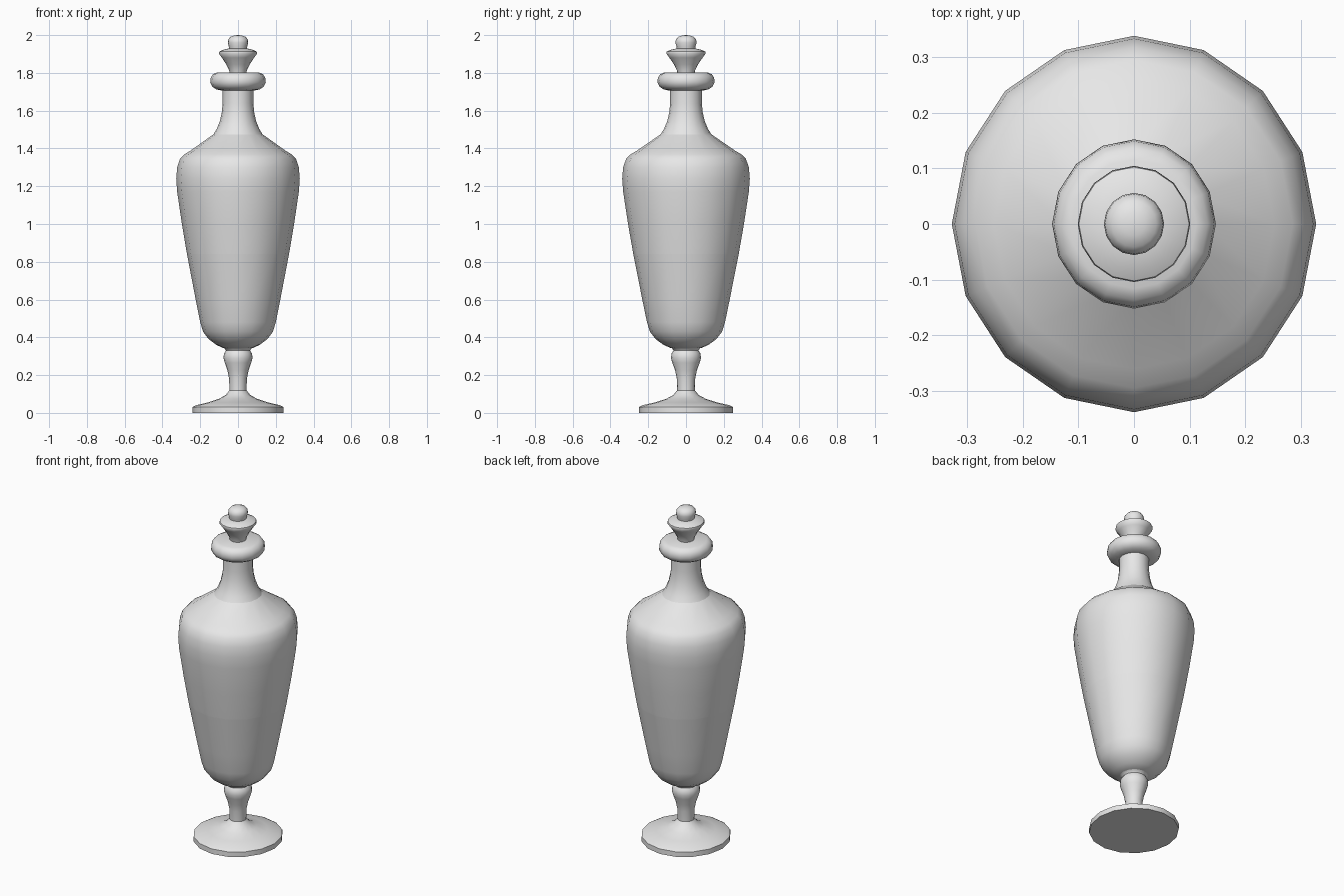
import bpy, bmesh
from math import cos, sin, tau, radians

if "Cube" in bpy.data.objects:
    bpy.data.objects.remove(bpy.data.objects["Cube"], do_unlink=True)

SIDES = 16
DEPTH = 1.033   # the turned form is slightly deeper than it is wide

grey = bpy.data.materials.new("pale grey")
grey.use_nodes = True
grey.diffuse_color = (0.8, 0.8, 0.8, 1)
grey.node_tree.nodes["Principled BSDF"].inputs["Base Color"].default_value = (0.8, 0.8, 0.8, 1)


def lathe(name, profile):
    """Spin a profile of (radius, height) points; radius 0 closes to a pole."""
    bm = bmesh.new()
    rings = []
    for r, z in profile:
        if r == 0:
            rings.append([bm.verts.new((0, 0, z))] * SIDES)
        else:
            rings.append([bm.verts.new((r * cos(tau * i / SIDES),
                                        r * DEPTH * sin(tau * i / SIDES), z))
                          for i in range(SIDES)])
    for low, high in zip(rings, rings[1:]):
        for i in range(SIDES):
            j = (i + 1) % SIDES
            corners = [low[i], low[j], high[j], high[i]]
            bm.faces.new(list(dict.fromkeys(corners)))
    bmesh.ops.recalc_face_normals(bm, faces=bm.faces)
    mesh = bpy.data.meshes.new(name)
    bm.to_mesh(mesh)
    bm.free()
    mesh.materials.append(grey)
    obj = bpy.data.objects.new(name, mesh)
    bpy.context.collection.objects.link(obj)
    bpy.ops.object.select_all(action="DESELECT")
    obj.select_set(True)
    bpy.context.view_layer.objects.active = obj
    bpy.ops.object.shade_smooth_by_angle(angle=radians(50))


# Round foot flaring up into the stem
lathe("foot", [(0, 0), (.242, 0), (.242, .03), (.225, .04), (.16, .055),
               (.1, .075), (.065, .095), (.045, .12), (0, .12)])

# Stem with its bulb
lathe("stem", [(0, .11), (.045, .11), (.047, .18), (.056, .225), (.07, .265),
               (.077, .29), (.074, .315), (.064, .33), (.072, .342), (.1, .355), (0, .36)])

# Vase body in a lower and an upper part
lathe("lower_body", [(0, .34), (.08, .344), (.115, .36), (.155, .39), (.185, .43),
                     (.2, .48), (.224, .6), (.27, .84)])
lathe("upper_body", [(.27, .84), (.297, 1.0), (.322, 1.17), (.327, 1.24), (.322, 1.3),
                     (.307, 1.345), (.285, 1.368), (.252, 1.388), (.13, 1.475)])

# Neck
lathe("neck", [(.13, 1.475), (.112, 1.505), (.096, 1.545), (.086, 1.59),
               (.081, 1.64), (.081, 1.71)])

# Rounded collar at the mouth
lathe("collar", [(0, 1.705), (.085, 1.706), (.115, 1.713), (.136, 1.727), (.147, 1.75),
                 (.144, 1.775), (.132, 1.793), (.112, 1.802), (0, 1.802)])

# Flared stopper
lathe("stopper", [(0, 1.79), (.043, 1.79), (.047, 1.815), (.062, 1.845), (.085, 1.88),
                  (.101, 1.902), (.099, 1.912), (.08, 1.922), (.045, 1.93), (0, 1.93)])

# Knob on top of the stopper
lathe("knob", [(.046, 1.922), (.049, 1.94), (.054, 1.96), (.052, 1.977),
               (.04, 1.991), (.02, 1.998), (0, 2.0)])
